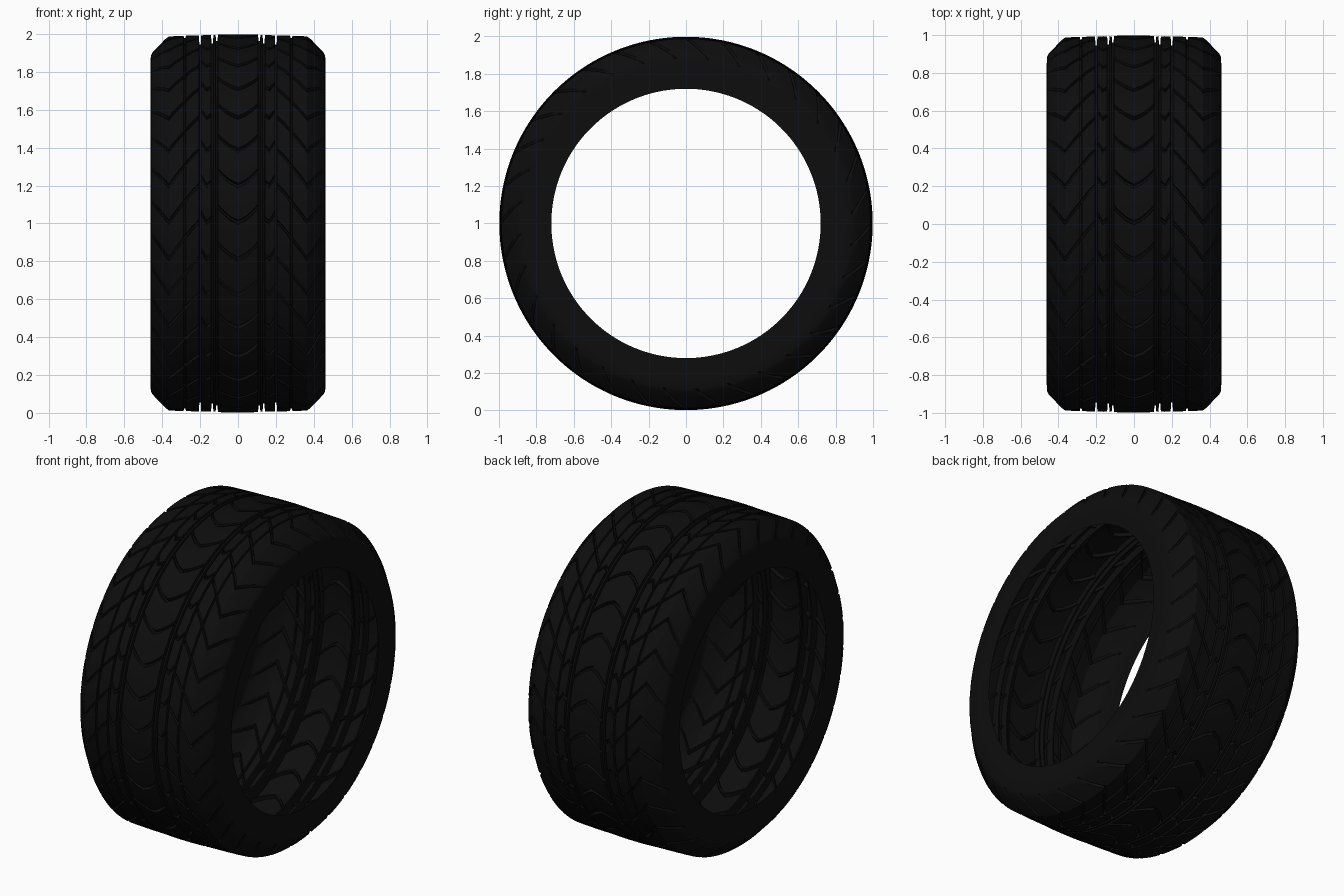
import bpy, bmesh, math

REPEATS = 32                      # tread blocks round the tyre
PITCH = 2 * math.pi / REPEATS

rubber = bpy.data.materials.new("black_rubber")
rubber.diffuse_color = (0.004, 0.004, 0.004, 1)

# Half section from the centre line to the bead:
# (x, radius, sweep of the chevron along the tyre, depth of the cross groove)
HALF = [
    (0.0, 0.998, 0.0, 0.022), (0.04, 0.998, 0.02, 0.022),
    (0.08, 0.997, 0.055, 0.022), (0.106, 0.996, 0.085, 0.022),
    (0.108, 0.962, 0.085, 0), (0.116, 0.962, 0.07, 0), (0.118, 0.994, 0.06, 0),
    (0.130, 0.994, 0.05, 0), (0.132, 0.950, 0.05, 0), (0.140, 0.950, 0.03, 0),
    (0.142, 0.994, 0.02, 0.022), (0.165, 0.994, 0.0, 0.022),
    (0.194, 0.993, 0.05, 0.022),
    (0.196, 0.945, 0.05, 0), (0.204, 0.945, 0.15, 0),
    (0.206, 0.993, 0.20, 0.020), (0.24, 0.992, 0.165, 0.022),
    (0.275, 0.991, 0.12, 0.022), (0.277, 0.978, 0.12, 0.009),
    (0.285, 0.978, 0.11, 0.009), (0.287, 0.990, 0.105, 0.022),
    (0.33, 0.989, 0.05, 0.022), (0.365, 0.987, 0.0, 0.022),
    (0.385, 0.972, 0.025, 0.022), (0.42, 0.935, 0.075, 0.018),
    (0.452, 0.902, 0.12, 0.010), (0.46, 0.885, 0.13, 0),
    (0.462, 0.85, 0.13, 0), (0.462, 0.80, 0.13, 0), (0.46, 0.72, 0.13, 0),
]
SECTION = [(-x, r, s, d) for x, r, s, d in reversed(HALF[1:])] + HALF

# Rows within one repeat: (fraction of pitch, share of the groove depth)
ROWS = [(0.0, 1), (0.06, 1), (0.09, 0), (0.32, 0), (0.54, 0), (0.76, 0), (0.97, 0)]


def ring_of_verts(bm, start, cut):
    ring = []
    for x, r, sweep, depth in SECTION:
        a = start + sweep
        rad = r - depth * cut
        ring.append(bm.verts.new((x, -rad * math.cos(a), 1 + rad * math.sin(a))))
    return ring


# Tyre shell: tread, shoulders and sidewalls as one sheet
bm = bmesh.new()
rings = [ring_of_verts(bm, (i + f) * PITCH, cut)
         for i in range(REPEATS) for f, cut in ROWS]
for i, ring in enumerate(rings):
    nxt = rings[(i + 1) % len(rings)]
    for j in range(len(ring) - 1):
        bm.faces.new((ring[j], ring[j + 1], nxt[j + 1], nxt[j]))
bmesh.ops.recalc_face_normals(bm, faces=bm.faces)
# turn the sheet so that the tread faces outward
bm.faces.ensure_lookup_table()
mid = max(bm.faces, key=lambda f: f.calc_center_median().z)
if mid.normal.z < 0:
    bmesh.ops.reverse_faces(bm, faces=bm.faces)
mesh = bpy.data.meshes.new("tyre")
bm.to_mesh(mesh)
bm.free()
mesh.materials.append(rubber)
tyre = bpy.data.objects.new("tyre", mesh)
bpy.context.collection.objects.link(tyre)
bpy.context.view_layer.objects.active = tyre
tyre.select_set(True)
bpy.ops.object.shade_smooth_by_angle(angle=math.radians(30))
